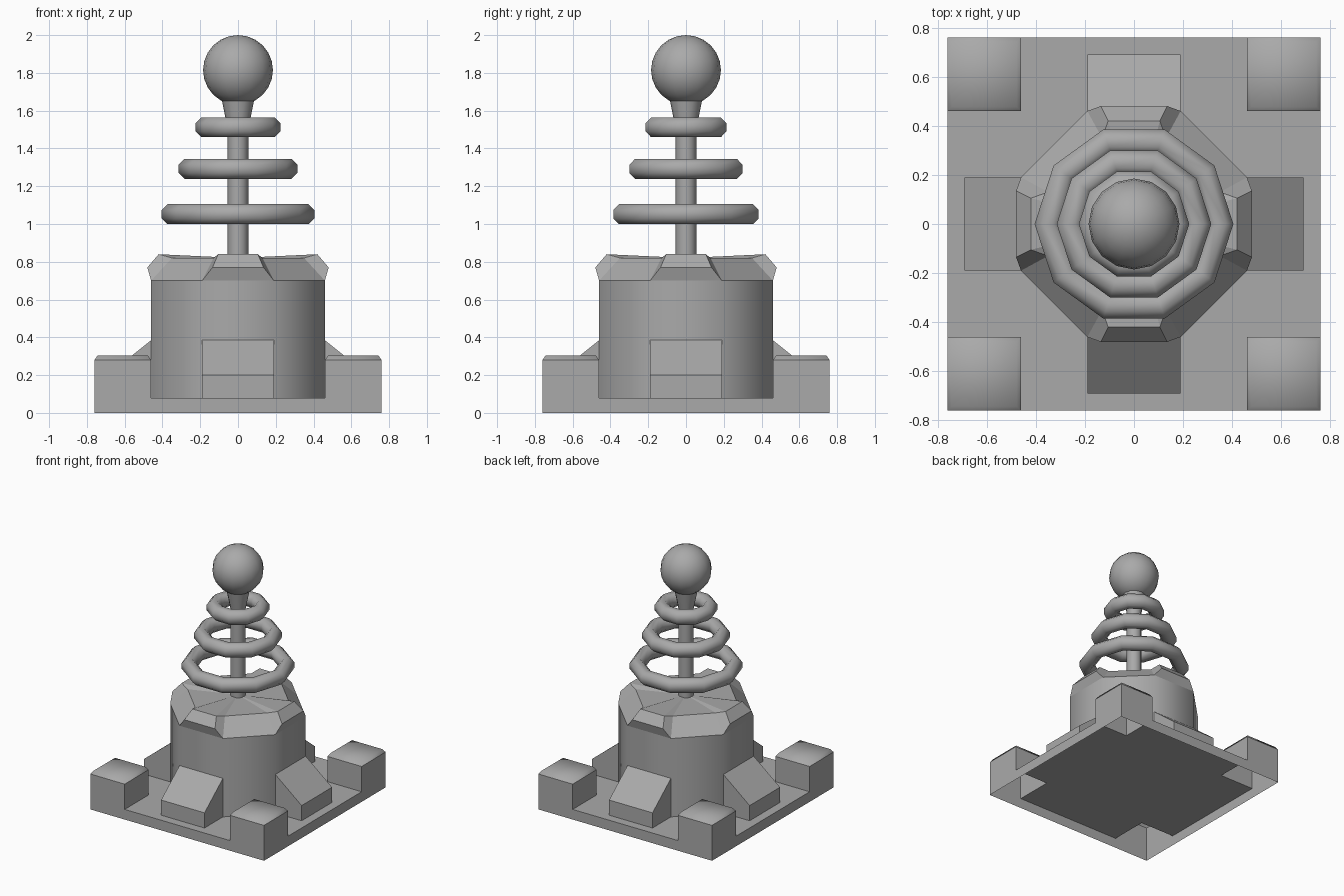
import bpy, bmesh
from math import sin, cos, pi, radians
from mathutils import Matrix

if "Cube" in bpy.data.objects:
    bpy.data.objects.remove(bpy.data.objects["Cube"])

grey = bpy.data.materials.new("plain_grey")
grey.use_nodes = True
grey.diffuse_color = (0.4, 0.4, 0.4, 1)
grey.node_tree.nodes["Principled BSDF"].inputs["Base Color"].default_value = (0.4, 0.4, 0.4, 1)


def finish(name, bm):
    bmesh.ops.recalc_face_normals(bm, faces=bm.faces)
    mesh = bpy.data.meshes.new(name)
    bm.to_mesh(mesh)
    bm.free()
    mesh.materials.append(grey)
    obj = bpy.data.objects.new(name, mesh)
    bpy.context.collection.objects.link(obj)
    return obj


def lathe(name, profile, sides, closed=False):
    """Turn a (radius, height) profile around the z axis."""
    bm = bmesh.new()
    rows = []
    for i in range(sides):
        a = 2 * pi * i / sides
        rows.append([bm.verts.new((r * cos(a), r * sin(a), z)) for r, z in profile])
    n = len(profile)
    for i in range(sides):
        row, nxt = rows[i], rows[(i + 1) % sides]
        for j in range(n if closed else n - 1):
            k = (j + 1) % n
            bm.faces.new((row[j], nxt[j], nxt[k], row[k])).smooth = True
    return finish(name, bm)


# Base: hollow plate, open below, with four raised corner blocks
OUT, IN, PLATE, BLOCK = 0.76, 0.46, 0.08, 0.28
bm = bmesh.new()
steps = (-OUT, -IN, IN, OUT)
grid = [[bm.verts.new((x, y, PLATE)) for y in steps] for x in steps]
for i in range(3):
    for j in range(3):
        bm.faces.new((grid[i][j], grid[i + 1][j], grid[i + 1][j + 1], grid[i][j + 1]))
rim = [e for e in bm.edges if e.is_boundary]
corners = [f for f in bm.faces
           if min(abs(f.calc_center_median().x), abs(f.calc_center_median().y)) > IN]
skirt = bmesh.ops.extrude_edge_only(bm, edges=rim)["geom"]
for v in skirt:
    if isinstance(v, bmesh.types.BMVert):
        v.co.z = 0
tops = bmesh.ops.extrude_discrete_faces(bm, faces=corners)["faces"]
for f in tops:
    for v in f.verts:
        v.co.z = BLOCK
bmesh.ops.remove_doubles(bm, verts=bm.verts, dist=0.0001)
tops = [f for f in bm.faces if f.calc_center_median().z > BLOCK - 0.01]
bmesh.ops.inset_individual(bm, faces=tops, thickness=0.025, depth=0.025)
for f in bm.faces:
    f.smooth = f.calc_center_median().z > BLOCK
for e in bm.edges:
    e.smooth = max(v.co.z for v in e.verts) > BLOCK + 0.01
finish("base", bm)

# Drum: eight-sided body with a chamfered crown and four flared tabs
bm = bmesh.new()
center = bm.verts.new((0, 0, 0.82))
quarters = []
for q in range(4):
    turn = Matrix.Rotation(q * pi / 2, 4, "Z")
    pts = {}
    for side in (-1, 1):
        for key, (x, y, z) in {
            "foot": (0.19, 0.46, PLATE), "wall": (0.19, 0.46, 0.70),
            "lip": (0.135, 0.48, 0.77), "tab": (0.105, 0.42, 0.84),
            "top": (0.13, 0.35, 0.82),
        }.items():
            pts[key, side] = bm.verts.new(turn @ Matrix.Translation((side * x, -y, z)).translation)
    quarters.append(pts)
for q in range(4):
    a, b = quarters[q], quarters[(q + 1) % 4]
    for low, high in (("foot", "wall"), ("wall", "lip"), ("lip", "tab")):
        bm.faces.new((a[low, -1], a[low, 1], a[high, 1], a[high, -1]))
    for low, high in (("foot", "wall"), ("wall", "top")):
        bm.faces.new((a[low, 1], b[low, -1], b[high, -1], a[high, 1]))
    for s in (-1, 1):
        bm.faces.new([a[k, s] for k in ("wall", "lip", "tab", "top")])
        bm.faces.new((a["tab", s], a["top", s], center))
    bm.faces.new((a["tab", -1], a["tab", 1], center))
    bm.faces.new((a["top", 1], b["top", -1], center))
for f in bm.faces:
    f.smooth = f.calc_center_median().z < 0.6
for e in bm.edges:
    e.smooth = min(v.co.z for v in e.verts) < 0.6
finish("drum", bm)

# Buttresses: one sloped block on each side
for q, side in enumerate(("front", "left", "back", "right")):
    bm = bmesh.new()
    outline = ((-0.44, PLATE), (-0.69, PLATE), (-0.69, 0.20), (-0.46, 0.385), (-0.44, 0.385))
    face = bm.faces.new([bm.verts.new((-0.19, y, z)) for y, z in outline])
    new = bmesh.ops.extrude_face_region(bm, geom=[face])["geom"]
    bmesh.ops.translate(bm, vec=(0.38, 0, 0), verts=[v for v in new if isinstance(v, bmesh.types.BMVert)])
    bmesh.ops.rotate(bm, verts=bm.verts, matrix=Matrix.Rotation(q * pi / 2, 3, "Z"))
    finish(side + "_buttress", bm)

# Mast and the flared collar under the ball
lathe("mast", ((0.055, 0.80), (0.055, 1.70)), 12)
lathe("collar", ((0.052, 1.49), (0.09, 1.68)), 12)

# Rings: ten-sided hoops with a rounded section
for name, radius, height in (("lower_ring", 0.352, 1.052),
                             ("middle_ring", 0.262, 1.292),
                             ("upper_ring", 0.172, 1.512)):
    section = [(radius + 0.057 * cos(radians(22.5 + 45 * k)),
                height + 0.057 * sin(radians(22.5 + 45 * k))) for k in range(8)]
    lathe(name, section, 10, closed=True)

# Ball
bm = bmesh.new()
bmesh.ops.create_uvsphere(bm, u_segments=16, v_segments=12, radius=0.185)
bmesh.ops.translate(bm, vec=(0, 0, 1.815), verts=bm.verts)
for f in bm.faces:
    f.smooth = True
finish("ball", bm)
